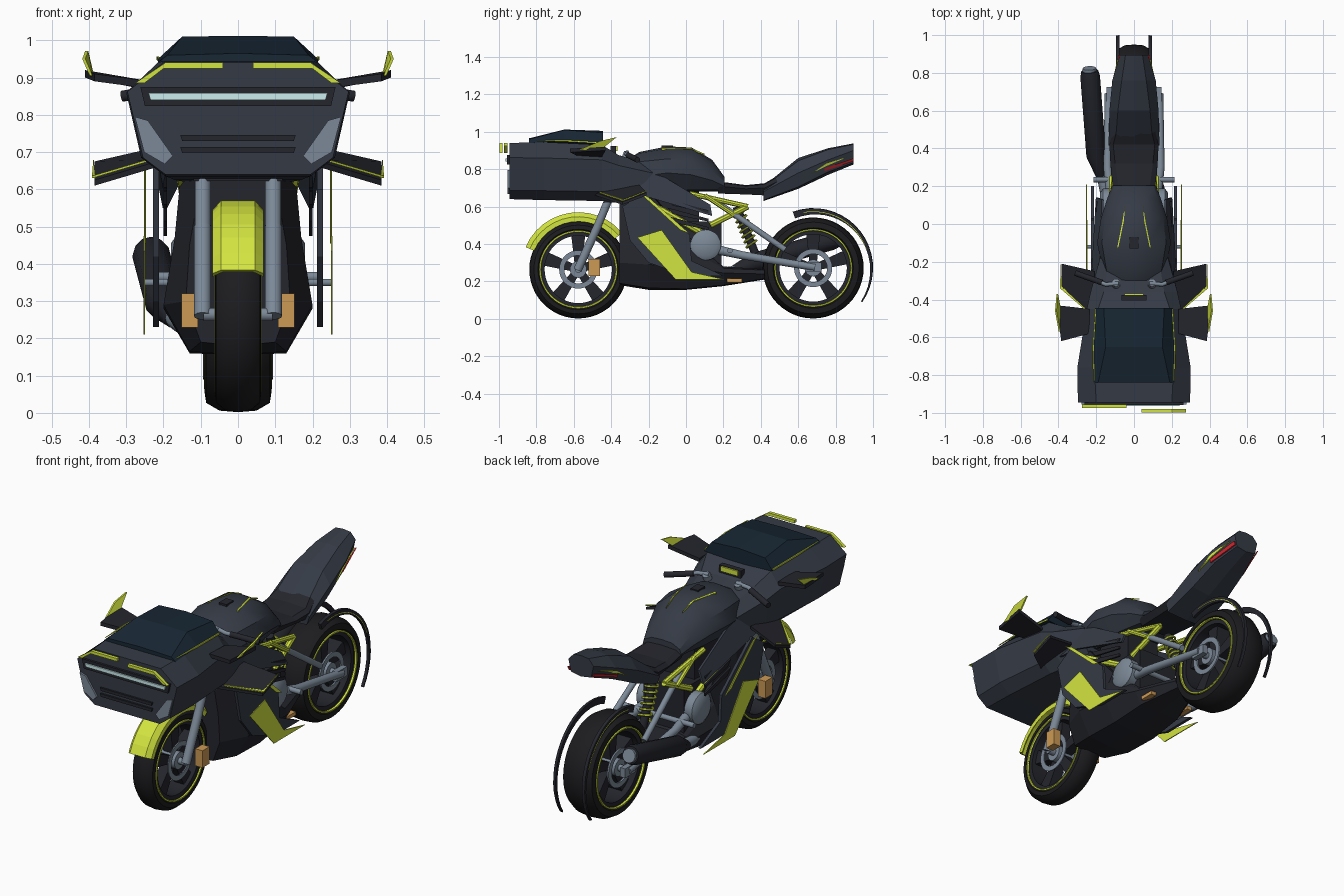
import bpy, bmesh, math
from mathutils import Vector, Matrix

COL = dict(slate=(.035, .043, .06), dark=(.018, .019, .026), tyre=(.012, .012, .014), yellow=(.65, .78, .05),
           glass=(.009, .02, .034), steel=(.2, .25, .31), orange=(.6, .32, .09), red=(.6, .02, .03), pale=(.6, .85, .85))
MATS = {}
for n, c in COL.items():
    MATS[n] = bpy.data.materials.new(n)
    MATS[n].diffuse_color = (*c, 1)


def finish(name, bm, col, mirror=False, smooth=None):
    bmesh.ops.recalc_face_normals(bm, faces=bm.faces)
    me = bpy.data.meshes.new(name)
    bm.to_mesh(me)
    bm.free()
    me.materials.append(MATS[col])
    ob = bpy.data.objects.new(name, me)
    bpy.context.collection.objects.link(ob)
    if smooth:
        me.shade_smooth()
        me.set_sharp_from_angle(angle=math.radians(smooth))
    if mirror:
        ob.modifiers.new("mirror", 'MIRROR')
    return ob


def rings_mesh(rings, closed_path=False):
    bm = bmesh.new()
    vs = [[bm.verts.new(p) for p in r] for r in rings]
    n = len(vs[0])
    for i in range(len(vs) - (not closed_path)):
        a, b = vs[i], vs[(i + 1) % len(vs)]
        for j in range(n):
            bm.faces.new((a[j], a[(j + 1) % n], b[(j + 1) % n], b[j]))
    if not closed_path:
        bm.faces.new(vs[0])
        bm.faces.new(vs[-1])
    return bm


def loft(name, sections, col, smooth=None):
    """sections: (y, half outline of (x, z) from top to bottom)"""
    rings = [[(x, y, z) for x, z in h] + [(-x, y, z) for x, z in reversed(h) if x > 0] for y, h in sections]
    return finish(name, rings_mesh(rings), col, smooth=smooth)


def plate(name, pts, off, col, mirror=True):
    """flat polygon of 3D points thickened by the vector off"""
    return finish(name, rings_mesh([pts, [Vector(p) + Vector(off) for p in pts]]), col, mirror)


def side_plate(name, x, yz, col, t=.01):
    return plate(name, [(x, y, z) for y, z in yz], (t, 0, 0), col)


def front_plate(name, y, xz, col, t=.012, mirror=True):
    return plate(name, [(x, y, z) for x, z in xz], (0, -t, 0), col, mirror)


def tube(name, pts, radii, col, mirror=True, n=14):
    pts = [Vector(p) for p in pts]
    radii = radii if isinstance(radii, (list, tuple)) else [radii] * len(pts)
    rings = []
    for i, p in enumerate(pts):
        d = pts[min(i + 1, len(pts) - 1)] - pts[max(i - 1, 0)]
        q = d.to_track_quat('Z', 'Y')
        rings.append([p + q @ Vector((radii[i] * math.cos(k * math.tau / n), radii[i] * math.sin(k * math.tau / n), 0))
                      for k in range(n)])
    return finish(name, rings_mesh(rings), col, mirror, 40)


def box(name, c, s, col, mirror=False):
    bm = bmesh.new()
    bmesh.ops.create_cube(bm, size=1, matrix=Matrix.Translation(c) @ Matrix.Diagonal((*s, 1)))
    return finish(name, bm, col, mirror)


def arc_pt(x, r, a, c):
    return (x, c[0] + r * math.cos(a), c[1] + r * math.sin(a))


def lathe(name, prof, c, col, mirror=False, n=48):
    """closed (x, r) profile turned about the axle at c = (y, z)"""
    rings = [[arc_pt(x, r, k * math.tau / n, c) for x, r in prof] for k in range(n)]
    return finish(name, rings_mesh(rings, True), col, mirror, 35)


def sweep_arc(name, prof, c, a0, a1, col, mirror=False, n=12):
    """prof(t) gives the closed (x, r) profile along an arc about the axle"""
    rings = []
    for k in range(n + 1):
        a = math.radians(a0 + (a1 - a0) * k / n)
        rings.append([arc_pt(x, r, a, c) for x, r in prof(k / n)])
    return finish(name, rings_mesh(rings), col, mirror)


# wheels
F, R = (-.576, .264), (.68, .272)
for tag, c, rad, w in (("front", F, .262, .062), ("rear", R, .27, .09)):
    lathe(tag + "_tyre", [(-w * .7, .198), (-w, .215), (-w * .95, rad - .025), (-w * .55, rad - .004), (0, rad),
                          (w * .55, rad - .004), (w * .95, rad - .025), (w, .215), (w * .7, .198)], c, 'tyre')
    lathe(tag + "_rim", [(-w * .8, .18), (-w * .8, .206), (w * .8, .206), (w * .8, .18)], c, 'dark')
    lathe(tag + "_rim_stripe", [(w * .9, .199), (w * 1.01, .201), (w * 1.01, .208), (w * .9, .209)], c, 'yellow', True)
    lathe(tag + "_brake_disc", [(w * .85, .075), (w * .85, .102), (w * .95, .102), (w * .95, .075)], c, 'steel', True)
    lathe(tag + "_hub", [(-w * .9, .005), (-w * .9, .045), (w * .9, .045), (w * .9, .005)], c, 'steel', n=24)
    for k in range(5):
        a = math.radians(90 + 72 * k)
        pts = [arc_pt(-w * .45, r, a + d, c) for r, d in ((.035, -.6), (.19, -.2), (.19, .2), (.035, .6))]
        plate(f"{tag}_spoke_{k}", pts, (w * .9, 0, 0), 'dark', False)
    tube(tag + "_axle", [(-w - .03, *c), (w + .03, *c)], .018, 'steel', False)

# front fork, fender, calipers
tube("fork_lower", [(.095, -.58, .26), (.095, -.47, .5)], .023, 'steel')
tube("fork_upper", [(.095, -.475, .49), (.095, -.31, .89)], .022, 'steel')
box("fork_clamp", (0, -.41, .64), (.24, .06, .035), 'dark')
box("front_caliper", (.13, -.49, .275), (.044, .06, .092), 'orange', True)
sweep_arc("front_fender", lambda t: [(-.068, .256), (-.068, .282), (-.045, .306), (.045, .306), (.068, .282),
                                     (.068, .256), (.06, .27), (.04, .292), (-.04, .292), (-.06, .27)],
          F, 157, 40, 'yellow')

# nose cowl
loft("nose_cowl", [
    (-.945, [(0, .94), (.2, .94), (.297, .862), (.255, .685), (.195, .64), (0, .64)]),
    (-.76, [(0, .945), (.21, .945), (.3, .86), (.26, .685), (.195, .635), (0, .635)]),
    (-.45, [(0, .93), (.19, .93), (.25, .85), (.235, .68), (.18, .63), (0, .63)]),
    (-.36, [(0, .875), (.16, .875), (.23, .82), (.225, .69), (.17, .625), (0, .625)]),
    (-.18, [(0, .83), (.13, .82), (.18, .78), (.185, .7), (.14, .62), (0, .62)])], 'slate')
loft("windscreen", [
    (-.84, [(0, .965), (.19, .96), (.215, .94), (0, .94)]),
    (-.65, [(0, 1.012), (.15, 1.01), (.215, .95), (0, .94)]),
    (-.445, [(0, 1.005), (.16, .995), (.205, .935), (0, .925)])], 'glass')
plate("windscreen_trim", [(.208, -.83, .953), (.213, -.65, .957), (.2, -.45, .945), (.2, -.45, .937), (.213, -.65, .948)],
      (.006, 0, 0), 'yellow')
front_plate("light_panel", -.945, [(-.262, .875), (.262, .875), (.25, .824), (-.25, .824)], 'dark', mirror=False)
front_plate("light_bar", -.956, [(-.24, .858), (.24, .858), (.235, .84), (-.235, .84)], 'pale', .008, False)
for z in (.738, .706):
    front_plate("vent_slot", -.945, [(-.155, z + .008), (.155, z + .008), (.15, z - .008), (-.15, z - .008)],
                'dark', .01, False)
front_plate("side_lamp", -.945, [(.277, .795), (.242, .785), (.175, .69), (.197, .668), (.252, .7)], 'steel', .01)
for s, y in ((-1, -.955), (1, -.98)):
    front_plate("brow_strip", y, [(s * .275, .886), (s * .195, .94), (s * .04, .94), (s * .04, .924), (s * .2, .924),
                                  (s * .25, .886)], 'yellow', .018, False)

# winglets
plate("upper_winglet", [(.235, -.58, .87), (.385, -.62, .89), (.41, -.43, .9), (.235, -.45, .865)],
      (0, 0, .02), 'dark')
plate("upper_winglet_fin", [(.39, -.57, .905), (.385, -.46, .9), (.402, -.37, .972), (.41, -.46, .95)],
      (.008, 0, 0), 'yellow')
plate("lower_winglet", [(.2, -.5, .665), (.385, -.34, .61), (.385, -.21, .66), (.21, -.25, .7)], (0, 0, .015), 'dark')
plate("lower_winglet_trim", [(.24, -.462, .675), (.25, -.462, .672), (.392, -.34, .63), (.388, -.21, .68), (.383, -.33, .632)],
      (0, 0, .006), 'yellow')

# handlebars and dash
tube("handlebar", [(.08, -.315, .89), (.15, -.32, .88), (.2, -.3, .87)], .011, 'steel')
tube("grip", [(.17, -.31, .875), (.31, -.26, .85)], .015, 'dark')
box("dash", (0, -.39, .905), (.13, .03, .04), 'dark')
box("dash_screen", (0, -.372, .91), (.1, .01, .026), 'yellow')

# tank, seat, tail
loft("fuel_tank", [
    (-.33, [(0, .84), (.06, .84), (.11, .81), (.12, .75), (.09, .68), (0, .68)]),
    (-.25, [(0, .892), (.07, .885), (.145, .84), (.165, .76), (.11, .68), (0, .68)]),
    (-.1, [(0, .922), (.08, .912), (.17, .855), (.195, .78), (.13, .69), (0, .68)]),
    (.03, [(0, .916), (.08, .906), (.155, .845), (.175, .77), (.12, .69), (0, .68)]),
    (.14, [(0, .85), (.07, .84), (.125, .79), (.14, .74), (.1, .69), (0, .68)]),
    (.205, [(0, .76), (.06, .757), (.105, .735), (.115, .71), (.09, .685), (0, .68)])], 'slate', 32)
plate("tank_stripe", [(.048, .1, .875), (.06, .02, .907), (.09, -.13, .903), (.084, -.13, .908), (.053, .02, .91)],
      (0, 0, .007), 'yellow')
box("fuel_cap", (0, -.1, .92), (.045, .06, .012), 'dark')
loft("seat", [
    (.17, [(0, .735), (.08, .73), (.11, .71), (.09, .67), (0, .67)]),
    (.32, [(0, .715), (.1, .71), (.125, .695), (.1, .665), (0, .665)]),
    (.42, [(0, .725), (.11, .72), (.13, .7), (.11, .66), (0, .66)]),
    (.5, [(0, .77), (.09, .765), (.11, .74), (.1, .67), (0, .67)])], 'dark')
loft("tail", [
    (.415, [(0, .71), (.1, .705), (.135, .68), (.12, .635), (0, .63)]),
    (.6, [(0, .86), (.085, .845), (.13, .78), (.11, .705), (0, .695)]),
    (.76, [(0, .912), (.065, .905), (.115, .85), (.095, .785), (0, .77)]),
    (.895, [(0, .938), (.045, .933), (.075, .9), (.06, .835), (0, .825)])], 'slate')
plate("tail_lamp", [(.101, .74, .79), (.066, .895, .842), (.075, .895, .858), (.107, .74, .805)], (.007, 0, 0), 'red')
plate("tail_flash", [(.118, .66, .77), (.11, .75, .83), (.082, .87, .868), (.107, .74, .812)], (.006, 0, 0), 'yellow')

# belly fairing
loft("belly_fairing", [
    (-.355, [(0, .64), (.1, .62), (.13, .45), (.14, .3), (.1, .19), (0, .18)]),
    (-.2, [(0, .7), (.15, .68), (.17, .47), (.2, .29), (.13, .165), (0, .155)]),
    (0, [(0, .45), (.14, .45), (.17, .38), (.2, .28), (.13, .16), (0, .155)]),
    (.2, [(0, .28), (.1, .28), (.14, .27), (.16, .245), (.12, .18), (0, .175)]),
    (.42, [(0, .265), (.05, .265), (.07, .26), (.075, .24), (.05, .215), (0, .21)])], 'dark')
side_plate("side_panel", .212, [(-.34, .6), (-.24, .665), (.02, .45), (.03, .31), (.2, .23), (0, .23), (-.2, .3),
                                (-.3, .42)], 'slate', .016)
plate("upper_side_panel", [(.2, -.34, .67), (.165, -.16, .785), (.16, .13, .61), (.19, .14, .55), (.21, -.2, .65)],
      (.012, 0, 0), 'slate')
for k in range(3):
    side_plate(f"side_louvre_{k}", .19, [(-.1, .64 - k * .045), (.12, .58 - k * .045), (.12, .565 - k * .045),
                                         (-.07, .605 - k * .045)], 'dark')
side_plate("side_flash", .249, [(-.26, .435), (-.13, .475), (.03, .25), (.21, .21), (-.055, .21)], 'yellow', .005)
side_plate("side_flash_upper", .247, [(-.25, .675), (-.2, .65), (.02, .455), (-.03, .475)], 'yellow', .005)
tube("panel_standoff", [(.16, -.12, .35), (.25, -.12, .35)], .01, 'steel')
box("belly_marker", (.12, .26, .205), (.03, .08, .02), 'orange', True)

# engine and frame
box("engine_block", (0, .06, .4), (.24, .26, .24), 'dark')
box("cylinder_head", (0, -.04, .58), (.2, .22, .2), 'dark')
tube("engine_cover", [(.1, .105, .395), (.165, .105, .395), (.18, .105, .395)], [.082, .082, .06], 'steel', n=20)
for name, a, b, r in (("main_spar", (.15, -.25, .65), (.12, .1, .45), .018), ("seat_rail", (.12, .02, .67), (.1, .33, .6), .014),
                      ("rear_spar", (.1, .33, .6), (.12, .13, .5), .016), ("cross_spar", (.12, .1, .66), (.12, .25, .56), .012)):
    tube("frame_" + name, [a, b], r, 'yellow', n=8)
tube("frame_strut", [(.1, .17, .62), (.12, .53, .37)], .016, 'steel')
tube("swingarm", [(.12, .14, .375), (.14, .3, .34), (.135, .69, .275)], [.026, .022, .02], 'steel')
tube("swingarm_pivot", [(-.215, .235, .365), (.215, .235, .365)], .014, 'steel', False)
box("axle_block", (.13, .68, .275), (.03, .09, .05), 'steel', True)

# rear shock with coil
top, bot = Vector((0, .27, .6)), Vector((0, .37, .35))
tube("rear_shock", [top, bot], .022, 'dark', False)
q = (bot - top).to_track_quat('Z', 'Y')
coil = [top.lerp(bot, .1 + .75 * k / 84) + q @ Vector((.032 * math.cos(k * math.tau / 12), .032 * math.sin(k * math.tau / 12), 0))
        for k in range(85)]
tube("shock_coil", coil, .006, 'yellow', False, 6)

# exhaust on the left
tube("exhaust_pipe", [(-.1, 0, .25), (-.15, .16, .24), (-.175, .28, .26)], .028, 'steel', False)
tube("muffler", [(-.17, .24, .25), (-.2, .36, .3), (-.232, .78, .42), (-.235, .81, .43)], [.025, .052, .052, .045], 'dark', False, 12)
tube("muffler_tip", [(-.235, .8, .425), (-.236, .825, .433)], .036, 'steel', False)

# rear fender blades
sweep_arc("rear_fender_blade", lambda t: [(.078, .312 - .03 * (1 - t)), (.078, .32), (.094, .318), (.094, .312 - .03 * (1 - t))],
          R, 110, -35, 'dark', True, 18)
sweep_arc("rear_fender_trim", lambda t: [(.094, .3), (.094, .303), (.096, .303), (.096, .3)], R, 100, 20, 'yellow', True)
